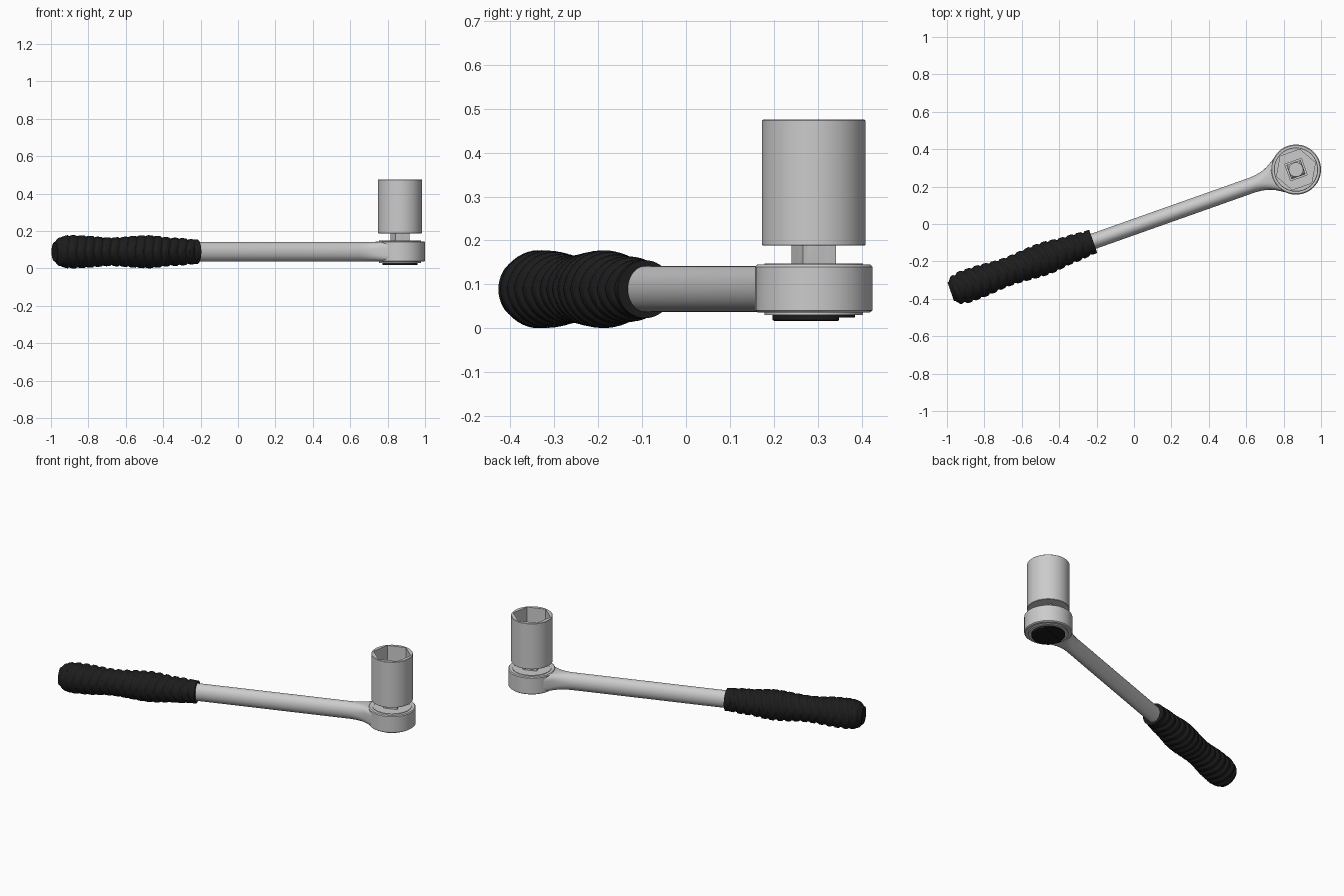
import bpy, bmesh
from math import sin, cos, pi, radians

if "Cube" in bpy.data.objects:
    bpy.data.objects.remove(bpy.data.objects["Cube"])

N = 48
MID = 0.0895                       # height of the handle axis
HEAD = (0.866, 0.291, 0)           # head centre; local -x runs down the handle
TURN = radians(19.5)
ANGLES = [2 * pi * i / N for i in range(N)]


def material(name, grey):
    m = bpy.data.materials.new(name)
    m.diffuse_color = (grey, grey, grey, 1)
    m.use_nodes = True
    m.node_tree.nodes["Principled BSDF"].inputs["Base Color"].default_value = m.diffuse_color
    return m


def loft(name, rings, mat=None, closed=False, smooth=35):
    """Skin a list of N-point rings; cap the ends or join last ring to first."""
    bm = bmesh.new()
    vs = [[bm.verts.new(p) for p in r] for r in rings]
    pairs = list(zip(vs, vs[1:])) + ([(vs[-1], vs[0])] if closed else [])
    for a, b in pairs:
        for i in range(N):
            j = (i + 1) % N
            bm.faces.new((a[i], a[j], b[j], b[i]))
    if not closed:
        bm.faces.new(vs[0])
        bm.faces.new(vs[-1])
    bmesh.ops.recalc_face_normals(bm, faces=bm.faces)
    me = bpy.data.meshes.new(name)
    bm.to_mesh(me)
    bm.free()
    ob = bpy.data.objects.new(name, me)
    bpy.context.collection.objects.link(ob)
    ob.location, ob.rotation_euler = HEAD, (0, 0, TURN)
    if mat:
        me.materials.append(mat)
    bpy.ops.object.select_all(action='DESELECT')
    ob.select_set(True)
    bpy.context.view_layer.objects.active = ob
    bpy.ops.object.shade_smooth_by_angle(angle=radians(smooth))
    return ob


def ring(r, z, sides=0, turn=0.0):
    """Horizontal ring: a circle, or a polygon with corner radius r."""
    pts = []
    for a in ANGLES:
        q = r
        if sides:
            w = 2 * pi / sides
            q = r * cos(w / 2) / cos((a - turn + 1e-9) % w - w / 2)
        pts.append((q * cos(a), q * sin(a), z))
    return pts


def section(x, hw, hh, e=2.0):
    """Superellipse across the handle axis."""
    f = lambda v: abs(v) ** (2 / e) * (1 if v >= 0 else -1)
    return [(x, hw * f(cos(a)), MID + hh * f(sin(a))) for a in ANGLES]


def ease(table, x):
    for (x0, r0), (x1, r1) in zip(table, table[1:]):
        if x <= x1:
            t = (x - x0) / (x1 - x0)
            return r0 + (r1 - r0) * (1 - cos(pi * t)) / 2
    return table[-1][1]


rubber = material("black_rubber", 0.012)

# Shaft flaring into the head
loft("shaft", [section(*s) for s in (
    (-1.2, .042, .052), (-.25, .042, .052), (-.22, .044, .052, 2.1),
    (-.19, .049, .052, 2.4), (-.165, .056, .052, 2.8), (-.14, .067, .0525, 3.4),
    (-.115, .082, .053, 4.2), (-.09, .098, .053, 5), (-.06, .115, .053, 6))])

# Ratchet head with slightly rounded rims
loft("ratchet_head", [ring(r, z) for r, z in (
    (.128, .036), (.134, .041), (.134, .140), (.129, .145))])
loft("top_ring", [ring(.112, .140), ring(.112, .148), ring(.1, .148),
                  ring(.1, .140)], closed=True)
loft("bottom_plate", [ring(.112, .030), ring(.112, .040)])

# Direction switch under the head: disc with a raised segment
loft("switch_disc", [ring(.094, .025), ring(.094, .032)], rubber)
seg = lambda z, k: [(x * k, min(y * k, .03), z) for x, y, _ in ring(.094, z)]
# spread the clipped points along the straight edge of the segment
loft("switch_lever", [seg(.017, .96), seg(.019, 1), seg(.027, 1)], rubber)

# Square drive, chamfered to a round tip
loft("square_drive", [ring(.0566, .140, 4, pi / 4), ring(.0566, .275, 4, pi / 4),
                      ring(.038, .288)])

# Socket: round outside, hexagonal bore, square hole in its floor
sq = pi / 4
loft("socket", [ring(.116, .188), ring(.118, .190), ring(.118, .473), ring(.116, .475),
                ring(.110, .475, 6), ring(.110, .30, 6),
                ring(.066, .30, 4, sq), ring(.066, .188, 4, sq)], closed=True)

# Rubber grip: swelling profile with chevron grooves
PROFILE = [(-1.958, .052), (-1.925, .080), (-1.88, .089), (-1.82, .088), (-1.64, .077),
           (-1.43, .0885), (-1.27, .075), (-1.15, .066)]
COUNT = 230
rings = []
for i in range(COUNT + 1):
    x = -1.958 + .808 * i / COUNT
    base = ease(PROFILE, x)
    fade = min(1, max(0, (x + 1.945) / .03), max(0, (-1.165 - x) / .02))
    row = []
    for a in ANGLES:
        chev = abs((a / (pi / 2)) % 2 - 1)          # zigzag around the grip
        wave = cos(2 * pi * (x + .035 * chev) / .048)
        r = base - .007 * fade * max(0, wave) ** .7
        row.append((x, r * cos(a), .089 + r * sin(a)))
    rings.append(row)
loft("grip", rings, rubber, smooth=30)
